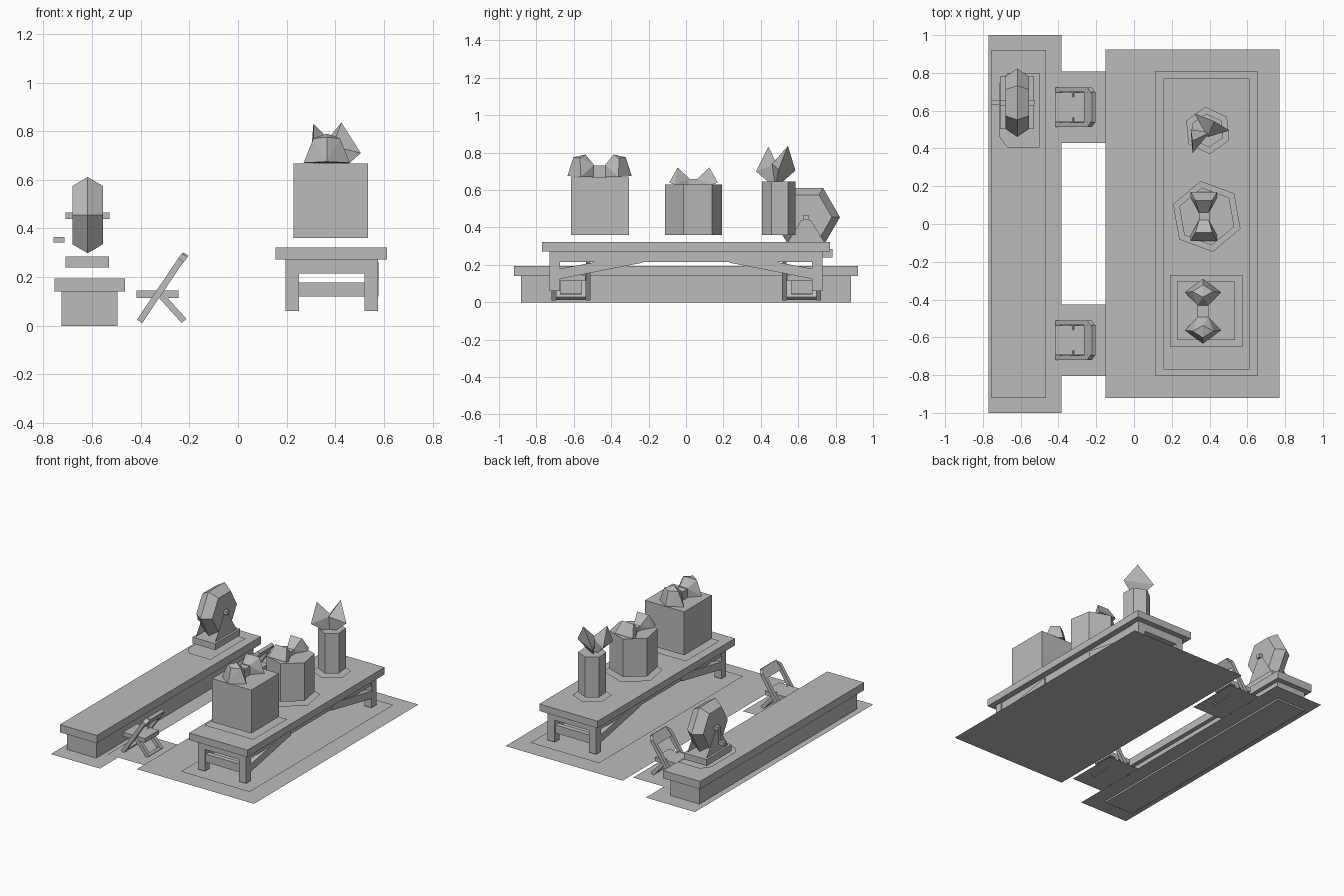
import bpy
import bmesh
from math import cos, sin, radians
from mathutils import Vector

cube = bpy.data.objects.get("Cube")
if cube:
    bpy.data.objects.remove(cube)

grey = bpy.data.materials.new("plain_grey")
grey.use_nodes = True
COLOUR = (0.5, 0.5, 0.5, 1)
grey.diffuse_color = COLOUR
grey.node_tree.nodes["Principled BSDF"].inputs["Base Color"].default_value = COLOUR


def finish(name, bm):
    me = bpy.data.meshes.new(name)
    bm.to_mesh(me)
    bm.free()
    me.materials.append(grey)
    ob = bpy.data.objects.new(name, me)
    bpy.context.collection.objects.link(ob)
    return ob


def hull(name, points):
    bm = bmesh.new()
    for p in points:
        bm.verts.new(p)
    bmesh.ops.convex_hull(bm, input=bm.verts)
    bmesh.ops.dissolve_limit(bm, angle_limit=radians(1), verts=bm.verts, edges=bm.edges)
    bmesh.ops.recalc_face_normals(bm, faces=bm.faces)
    return finish(name, bm)


def box(name, x, y, z):
    return hull(name, [(i, j, k) for i in x for j in y for k in z])


def sheet(name, points):
    bm = bmesh.new()
    bm.faces.new([bm.verts.new(p) for p in points])
    return finish(name, bm)


def mat(name, x, y, z):
    return sheet(name, [(x[0], y[0], z), (x[1], y[0], z), (x[1], y[1], z), (x[0], y[1], z)])


def ring(cx, cy, r, turn, z):
    return [(cx + r * cos(radians(turn + 60 * i)), cy + r * sin(radians(turn + 60 * i)), z)
            for i in range(6)]


def beam(name, a, b, thick, y):
    """Slanted bar in the xz plane, spanning a y range."""
    a, b = Vector(a), Vector(b)
    d = (b - a).normalized() * thick / 2
    n = Vector((-d.y, d.x))
    return hull(name, [(p.x, j, p.y) for p in (a + n, a - n, b + n, b - n) for j in y])


# Floor mats
mat("table_floor_mat", (-0.15, 0.77), (-0.92, 0.925), 0.04)
mat("table_mat_border", (0.115, 0.655), (-0.805, 0.81), 0.05)
mat("counter_floor_mat", (-0.77, -0.385), (-1, 1), 0.012)

# Long counter
box("counter_base", (-0.725, -0.495), (-0.883, 0.883), (0, 0.14))
box("counter_top", (-0.755, -0.465), (-0.92, 0.92), (0.14, 0.195))

# Table
box("table_top", (0.155, 0.613), (-0.77, 0.77), (0.272, 0.322))
for s in (-1, 1):
    box("table_end_apron", (0.195, 0.575), sorted((s * 0.68, s * 0.73)), (0.215, 0.272))
    box("table_stretcher", (0.25, 0.52), sorted((s * 0.685, s * 0.72)), (0.12, 0.178))
    for x in ((0.195, 0.25), (0.52, 0.575)):
        box("table_leg", x, sorted((s * 0.675, s * 0.73)), (0.06, 0.272))
        bx = (x[0], x[0] + 0.04) if x[0] < 0.3 else (x[1] - 0.04, x[1] + 0.002)
        hull("table_brace", [(i, s * j, k) for i in bx for j, k in
                             ((0.7, 0.12), (0.7, 0.175), (0.23, 0.212), (0.23, 0.262))])
for x in ((0.2, 0.235), (0.535, 0.57)):
    box("table_side_apron", x, (-0.675, 0.675), (0.215, 0.272))

# Square, wide and slim boxes, each on a thin mat
mat("square_box_mat", (0.19, 0.575), (-0.65, -0.27), 0.34)
box("square_box", (0.228, 0.535), (-0.615, -0.305), (0.36, 0.668))
for name, cx, cy, r, turn, top in (("wide_box", 0.385, 0.04, 0.155, 40, 0.63),
                                   ("slim_box", 0.39, 0.495, 0.09, 35, 0.645)):
    sheet(name + "_mat", ring(cx, cy, r + 0.035, turn, 0.34))
    hull(name, ring(cx, cy, r, turn, 0.36) + ring(cx, cy, r, turn, top))


# Faceted bows
def bow(name, cx, cy, z, profile):
    """profile: half width, distance from centre, height; mirrored in x and y."""
    for s in (-1, 1):
        hull(name + "_loop", [(cx + m * w, cy + s * d, z + h) for w, d, h in profile
                              for m in ((-1, 1) if w else (1,))])


box("square_bow_knot", (0.335, 0.395), (-0.5, -0.425), (0.668, 0.73))
bow("square_bow", 0.365, -0.462, 0.67,
    ((0.028, 0.03, 0), (0.028, 0.03, 0.065), (0.095, 0.1, 0), (0.055, 0.105, 0.1),
     (0, 0.075, 0.12), (0, 0.172, 0.005), (0, 0.14, 0.105)))
box("wide_bow_knot", (0.345, 0.4), (0.0, 0.08), (0.63, 0.66))
bow("wide_bow", 0.37, 0.04, 0.63,
    ((0.026, 0.02, 0), (0.026, 0.02, 0.03), (0.045, 0.085, 0.09), (0.07, 0.13, 0.01),
     (0.07, 0.1, 0.0)))

# Split pointed topper on the slim box
foot = (0.39, 0.478, 0.61)
hull("topper_petal", [foot, (0.31, 0.44, 0.832), (0.31, 0.375, 0.7),
                      (0.3, 0.5, 0.7), (0.4, 0.485, 0.74)])
hull("topper_petal", [foot, (0.425, 0.545, 0.836), (0.505, 0.495, 0.71),
                      (0.32, 0.585, 0.705), (0.39, 0.46, 0.74)])

# Drum on a stand at the back of the counter
X, Y, Z = -0.618, 0.642, 0.455
sheet("drum_mat", [(-0.67, 0.405, 0.217), (-0.5, 0.405, 0.217), (-0.5, 0.8, 0.217),
                   (-0.67, 0.8, 0.217), (-0.715, 0.74, 0.217), (-0.715, 0.465, 0.217)])
box("drum_base", (-0.71, -0.53), (Y - 0.14, Y + 0.14), (0.24, 0.285))
hull("drum", [(X + dx, Y + r * cos(radians(60 * i)), Z + r * sin(radians(60 * i)))
              for dx, r in ((-0.063, 0.138), (0, 0.181), (0.063, 0.138)) for i in range(6)])
box("drum_axle", (-0.71, -0.528), (Y - 0.014, Y + 0.014), (0.44, 0.466))
for x in (-0.695, -0.545):
    sheet("drum_stand", [(x, Y - 0.12, 0.285), (x, Y + 0.12, 0.285),
                         (x, Y + 0.025, 0.44), (x, Y - 0.025, 0.44)])
sheet("crank_arm", [(-0.713, Y - 0.012, 0.345), (-0.713, Y + 0.012, 0.345),
                    (-0.713, Y + 0.012, 0.46), (-0.713, Y - 0.012, 0.46)])
box("crank_handle", (-0.758, -0.713), (Y - 0.012, Y + 0.012), (0.343, 0.366))

# Folding chairs
for c in (-0.615, 0.618):
    mat("chair_floor_mat", (-0.46, -0.15), (c - 0.19, c + 0.19), 0.018)
    box("chair_seat", (-0.418, -0.245), (c - 0.078, c + 0.078), (0.115, 0.145))
    for s in (-1, 1):
        outer = sorted((c + s * 0.08, c + s * 0.104))
        inner = sorted((c + s * 0.055, c + s * 0.08))
        beam("chair_long_rail", (-0.405, 0.018), (-0.235, 0.27), 0.026, outer)
        beam("chair_short_leg", (-0.33, 0.14), (-0.222, 0.02), 0.026, inner)
        # Rail tip bends in to round off the top corner
        hull("chair_top_corner", [(x, c + s * w, z) for x, z, w in
             ((-0.247, 0.276, 0.104), (-0.222, 0.262, 0.104), (-0.247, 0.276, 0.075),
              (-0.222, 0.262, 0.075), (-0.228, 0.3, 0.075), (-0.204, 0.288, 0.075))])
    beam("chair_backrest", (-0.256, 0.236), (-0.214, 0.295), 0.022, (c - 0.08, c + 0.08))
    beam("chair_front_bar", (-0.402, 0.022), (-0.388, 0.043), 0.022, (c - 0.08, c + 0.08))
    beam("chair_rear_bar", (-0.236, 0.035), (-0.222, 0.02), 0.022, (c - 0.055, c + 0.055))
